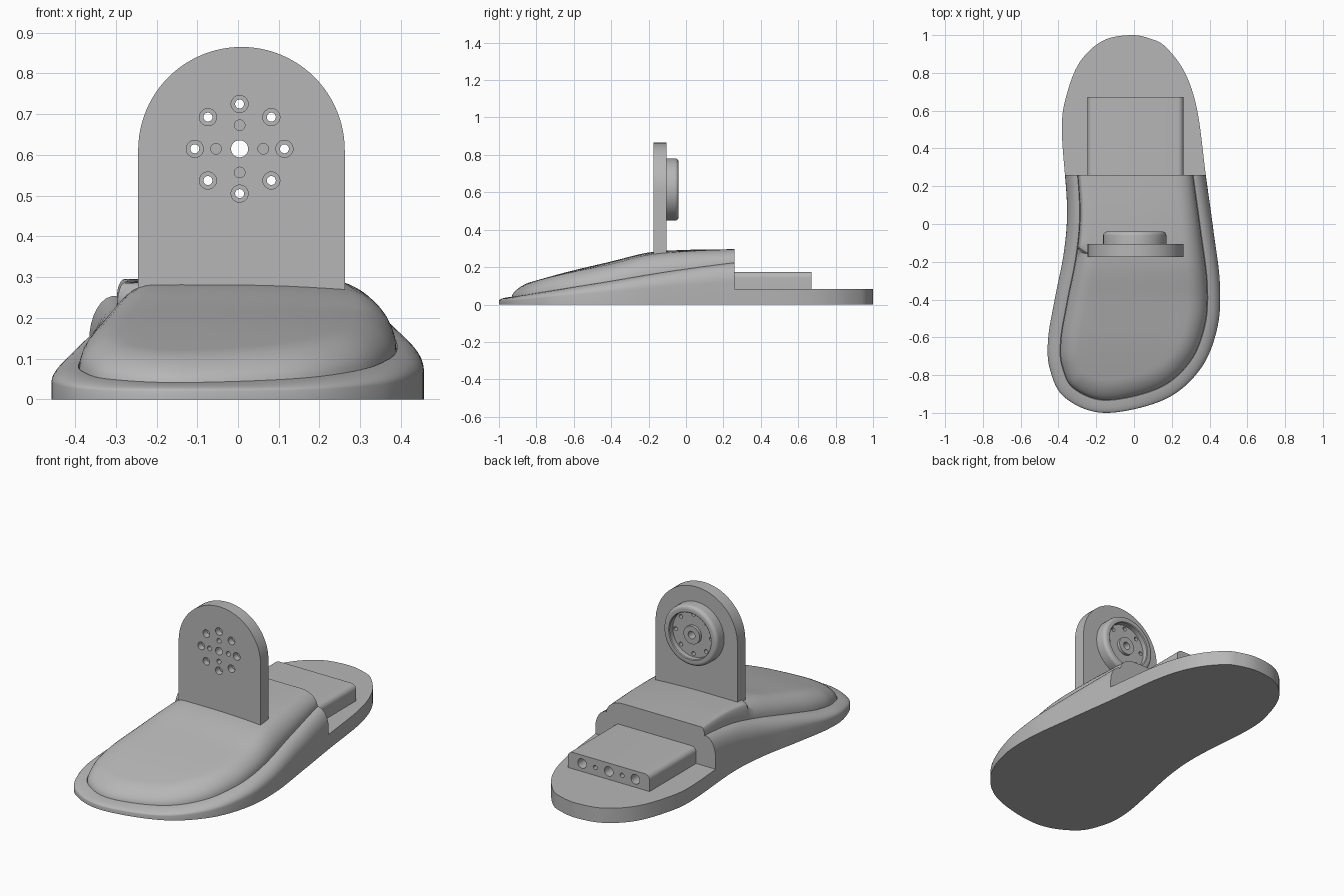
import bpy, bmesh, math
from mathutils import Vector, Matrix

if "Cube" in bpy.data.objects:
    bpy.data.objects.remove(bpy.data.objects["Cube"])

GREY = (0.47, 0.47, 0.47, 1)
grey = bpy.data.materials.new("plain grey")
grey.use_nodes = True
grey.diffuse_color = GREY
grey.node_tree.nodes["Principled BSDF"].inputs["Base Color"].default_value = GREY


def finish(bm, name):
    bmesh.ops.recalc_face_normals(bm, faces=bm.faces)
    me = bpy.data.meshes.new(name)
    bm.to_mesh(me)
    bm.free()
    me.materials.append(grey)
    ob = bpy.data.objects.new(name, me)
    bpy.context.collection.objects.link(ob)
    return ob


def activate(ob):
    bpy.ops.object.select_all(action='DESELECT')
    ob.select_set(True)
    bpy.context.view_layer.objects.active = ob


def smooth(ob):
    activate(ob)
    bpy.ops.object.shade_smooth_by_angle(angle=math.radians(32))


def skin(bm, rings, closed=False):
    """Join successive rings of equal length with quads."""
    vs = [[bm.verts.new(p) for p in r] for r in rings]
    pairs = list(zip(vs, vs[1:])) + ([(vs[-1], vs[0])] if closed else [])
    for a, b in pairs:
        for i in range(len(a)):
            j = (i + 1) % len(a)
            bm.faces.new((a[i], a[j], b[j], b[i]))
    return vs


def drill(ob, holes):
    """Cut cylinders (x, z, radius, y0, y1) that run along y."""
    bm = bmesh.new()
    for x, z, r, y0, y1 in holes:
        m = Matrix.Translation((x, (y0 + y1) / 2, z)) @ Matrix.Rotation(math.pi / 2, 4, 'X')
        bmesh.ops.create_cone(bm, cap_ends=True, segments=28, radius1=r, radius2=r,
                              depth=y1 - y0, matrix=m)
    cutter = finish(bm, "hole_cutter")
    cutter.hide_render = True
    mod = ob.modifiers.new("holes", 'BOOLEAN')
    mod.operation, mod.solver, mod.object = 'DIFFERENCE', 'EXACT', cutter
    activate(ob)
    bpy.ops.object.modifier_apply(modifier=mod.name)
    bpy.data.objects.remove(cutter)


def spline(pts, steps):
    """Closed Catmull-Rom curve."""
    n, out = len(pts), []
    for i in range(n):
        a, b, c, d = (Vector(pts[(i + k) % n]) for k in (-1, 0, 1, 2))
        for s in range(steps):
            t = s / steps
            out.append((b * 2 + (c - a) * t + (a * 2 - b * 5 + c * 4 - d) * t * t
                        + (b * 3 - a - c * 3 + d) * t ** 3) / 2)
    return out


def ramp(table):
    """Smooth height lookup along y."""
    def f(y):
        if y <= table[0][0]:
            return table[0][1]
        for i in range(len(table) - 1):
            (y0, z0), (y1, z1) = table[i], table[i + 1]
            if y <= y1:
                (ya, za), (yb, zb) = table[max(i - 1, 0)], table[min(i + 2, len(table) - 1)]
                m0, m1, h = (z1 - za) / (y1 - ya), (zb - z0) / (yb - y0), y1 - y0
                t = (y - y0) / h
                return (z0 * (1 + 2 * t) * (1 - t) ** 2 + z1 * t * t * (3 - 2 * t)
                        + h * (m0 * t * (1 - t) ** 2 - m1 * t * t * (1 - t)))
        return table[-1][1]
    return f


# Sole outline: heel tip, down the +x side to the toe, back up the -x side
STEPS = 10
outline = spline([
    (-.02, 1), (.09, .98), (.17, .935), (.27, .8), (.335, .6), (.38, .26), (.42, -.03),
    (.455, -.32), (.44, -.555), (.35, -.77), (.16, -.93), (-.155, -1), (-.365, -.92),
    (-.445, -.77), (-.455, -.61), (-.42, -.4), (-.37, -.14), (-.355, .1), (-.382, .5),
    (-.355, .69), (-.285, .86), (-.165, .97)], STEPS)
N = len(outline)
normals = []
for i in range(N):
    t = (outline[(i + 1) % N] - outline[i - 1]).normalized()
    normals.append(Vector((t.y, -t.x)))
STEP_Y = .26

groove_y = ramp([(-1, .037), (-.93, .042), (-.62, .09), (-.4, .132), (-.2, .172), (0, .207), (.26, .24)])
pad_y = ramp([(-1, .07), (-.93, .09), (-.82, .123), (-.62, .178), (-.4, .23), (-.2, .278), (0, .292), (.26, .296)])


def groove(x, y):
    return groove_y(y) - .05 * x * min(1, max(0, (y + .6) / .6))


def pad(x, y):
    fade = min(1, max(0, (.26 - y) / .4)) * min(1, max(0, (y + .9) / .5))
    return pad_y(y) - .12 * fade * max(0, x + .05) ** 2


def ring(kind, a):
    """One contour of the foot: wall, rounded shoulder or pad edge."""
    pts = []
    for p, n in zip(outline, normals):
        if kind == "floor":
            q, z = p, 0
        elif kind == "shoulder":
            q = p + n * .066 * (1 - math.cos(a))
            low = groove(*q) * .55
            z = low + (groove(*q) - low) * math.sin(a)
        else:
            width = .02 if p.x < 0 and p.y > -.14 else .1
            q = p + n * (.068 + width * (1 - math.cos(a)))
            z = groove(*q) - .004 + (pad(*q) - groove(*q) + .004) * math.sin(a)
        pts.append((q.x, q.y, z))
    return pts


# The outline runs clockwise, so flip normals if they point outward
if (outline[N // 4] + normals[N // 4] * .1).length > outline[N // 4].length:
    normals = [-n for n in normals]


def cut_at_step(bm, keep_front):
    r = bmesh.ops.bisect_plane(bm, geom=bm.verts[:] + bm.edges[:] + bm.faces[:], dist=1e-6,
                               plane_co=(0, STEP_Y, 0), plane_no=(0, 1, 0),
                               clear_outer=keep_front, clear_inner=not keep_front)
    edges = [e for e in r["geom_cut"] if isinstance(e, bmesh.types.BMEdge)]
    bmesh.ops.edgeloop_fill(bm, edges=edges)


# Forefoot body with shoulder, groove and raised pad
bm = bmesh.new()
arc = [math.pi / 2 * i / 8 for i in range(9)]
vs = skin(bm, [ring("floor", 0)] + [ring("shoulder", a) for a in arc] + [ring("pad", a) for a in arc])
bm.faces.new(vs[0])
top, half, COLS = vs[-1], N // 2, 10
rows = [[top[0]] * (COLS + 1)]
for i in range(1, half):
    a, b = top[i], top[N - i]
    mid = []
    for k in range(1, COLS):
        q = a.co.lerp(b.co, k / COLS)
        mid.append(bm.verts.new((q.x, q.y, pad(q.x, q.y))))
    rows.append([a] + mid + [b])
rows.append([top[half]] * (COLS + 1))
for r0, r1 in zip(rows, rows[1:]):
    for k in range(COLS):
        quad = list(dict.fromkeys((r0[k], r0[k + 1], r1[k + 1], r1[k])))
        bm.faces.new(quad)
cut_at_step(bm, True)
smooth(finish(bm, "forefoot_body"))

# Thin heel sole
bm = bmesh.new()
vs = skin(bm, [[(p.x, p.y, z) for p in outline] for z in (0, .083)])
for v in vs:
    bm.faces.new(v)
cut_at_step(bm, False)
smooth(finish(bm, "heel_sole"))


def prism(name, profile, y0, y1):
    """Extrude an (x, z) profile along y."""
    bm = bmesh.new()
    for v in skin(bm, [[(x, y, z) for x, z in profile] for y in (y0, y1)]):
        bm.faces.new(v)
    return finish(bm, name)


def arc_pts(cx, cz, r, a0, a1, n):
    return [(cx + r * math.cos(math.radians(a0 + (a1 - a0) * i / n)),
             cz + r * math.sin(math.radians(a0 + (a1 - a0) * i / n))) for i in range(n + 1)]


# Heel block with rounded long edges and socket holes
X0, X1 = -.245, .262
MID = (X0 + X1) / 2
block = prism("heel_block", [(X0, .07), (X1, .07)] + arc_pts(X1 - .03, .145, .03, 0, 90, 8)
              + arc_pts(X0 + .03, .145, .03, 90, 180, 8), STEP_Y - .02, .672)
drill(block, [(MID + s * .165, .128, .027, .57, .7) for s in (-1, 0, 1)]
      + [(MID + s * .083, .128, .012, .6, .7) for s in (-1, 1)])
smooth(block)

# Upright ankle plate with a round top
HX, HZ = .004, .615
R = (X1 - X0) / 2
plate = prism("ankle_plate", [(X0, .2), (X1, .2)] + arc_pts(MID, .865 - R, R, 0, 180, 48), -.175, -.105)


def circle_holes(count, dist, r, y0, y1):
    return [(HX + dist * math.cos(math.tau * i / count), HZ + dist * math.sin(math.tau * i / count), r, y0, y1)
            for i in range(count)]


through = circle_holes(8, .11, .011, -.3, .1)
drill(plate, through + [(HX, HZ, .021, -.3, .1)] + circle_holes(4, .058, .013, -.3, -.14))
drill(plate, circle_holes(8, .11, .021, -.3, -.14))
smooth(plate)

# Round servo horn behind the plate: rim, dished face and hub
profile = [(.021, -.106), (.167, -.106)] + arc_pts(.147, -.06, .02, 0, 90, 6) \
    + [(.132, -.04), (.128, -.044), (.128, -.072), (.05, -.072), (.05, -.055), (.021, -.055)]
bm = bmesh.new()
skin(bm, [[(HX + r * math.cos(math.tau * i / 64), y, HZ + r * math.sin(math.tau * i / 64)) for i in range(64)]
          for r, y in profile], closed=True)
horn = finish(bm, "servo_horn")
drill(horn, through)
smooth(horn)
